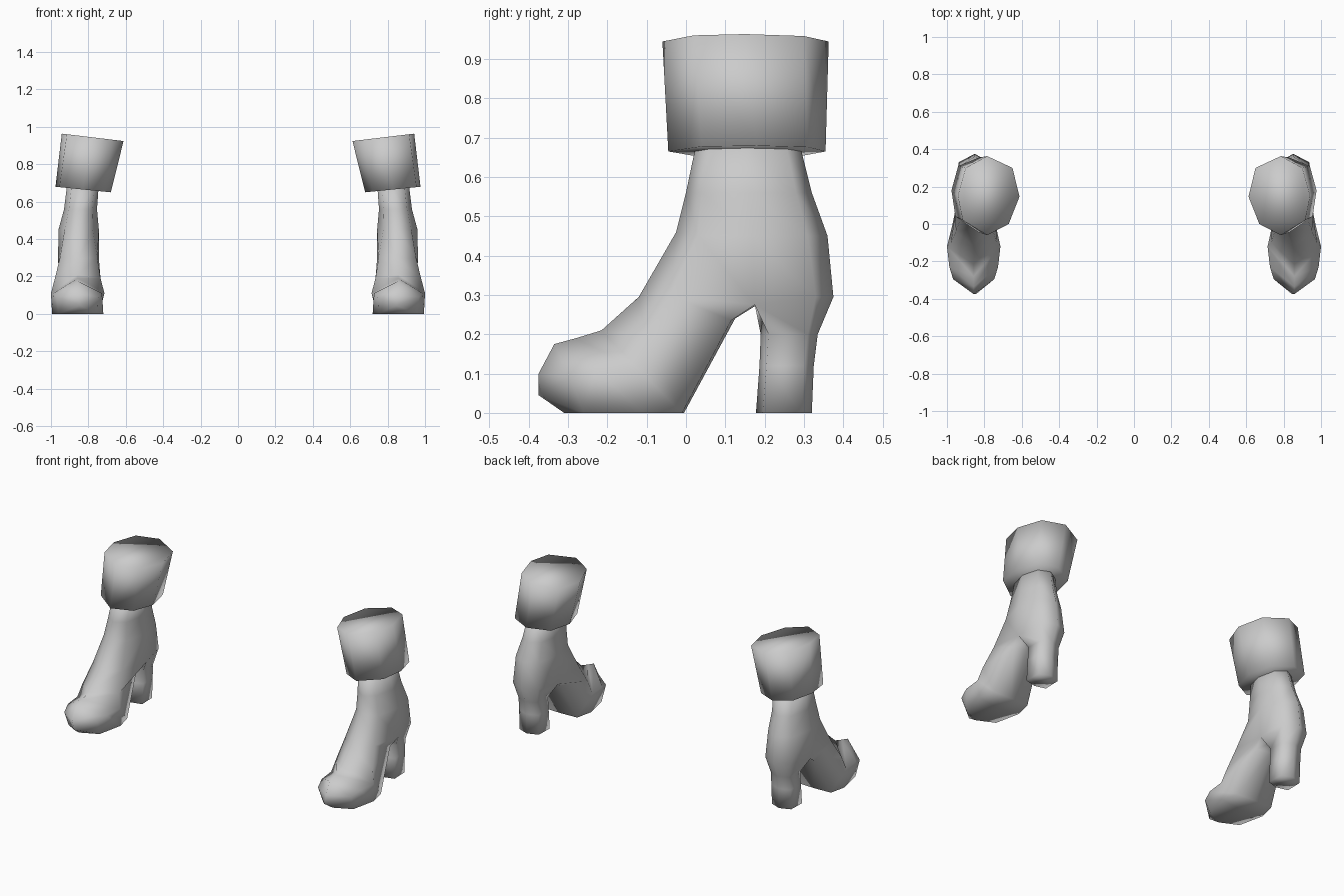
import bpy, bmesh

if "Cube" in bpy.data.objects:
    bpy.data.objects.remove(bpy.data.objects["Cube"])

grey = bpy.data.materials.new("soft_grey")
grey.diffuse_color = (0.6, 0.6, 0.6, 1)
grey.use_nodes = True
grey.node_tree.nodes["Principled BSDF"].inputs["Base Color"].default_value = grey.diffuse_color


def loft(bm, a, b):
    """Bridge two closed rings of equal length."""
    n = len(a)
    for i in range(n):
        bm.faces.new((a[i], a[(i + 1) % n], b[(i + 1) % n], b[i]))


def ring(bm, cx, front, pairs, back):
    """Symmetric ring: front point, (y, z, half width) side pairs, back point."""
    v = [bm.verts.new((cx, *front))]
    v += [bm.verts.new((cx + w, y, z)) for y, z, w in pairs]
    v.append(bm.verts.new((cx, *back)))
    v += [bm.verts.new((cx - w, y, z)) for y, z, w in reversed(pairs)]
    return v


def finish(bm, name):
    """Make the right-hand part and its mirrored twin."""
    for side, sx in (("right", 1), ("left", -1)):
        part = bm.copy()
        for v in part.verts:
            v.co.x *= sx
        bmesh.ops.recalc_face_normals(part, faces=part.faces)
        for f in part.faces:
            f.smooth = True
        me = bpy.data.meshes.new(f"{side}_{name}")
        part.to_mesh(me)
        part.free()
        me.materials.append(grey)
        bpy.context.collection.objects.link(bpy.data.objects.new(me.name, me))
    bm.free()


# Boot: leg rings from the top down to where the foot and heel split
bm = bmesh.new()
leg = [
    ring(bm, .83, (.025, .68), [(.06, .68, .06), (.155, .68, .085), (.255, .68, .06)], (.29, .68)),
    ring(bm, .842, (0, .56), [(.04, .56, .062), (.16, .56, .088), (.28, .56, .065)], (.32, .56)),
    ring(bm, .852, (-.025, .46), [(.03, .45, .075), (.17, .45, .108), (.31, .45, .08)], (.36, .45)),
    ring(bm, .852, (-.12, .295), [(-.04, .30, .10), (.175, .275, .11), (.33, .295, .085)], (.375, .295)),
]
bm.faces.new(leg[0])
for a, b in zip(leg, leg[1:]):
    loft(bm, a, b)
split = leg[-1]
crotch = bm.verts.new((.852, .2, .287))

# Foot: from the split forward to the toe
foot = [[split[0], split[1], split[2], crotch, split[6], split[7]]]
foot += [ring(bm, .857, *r) for r in (
    ((-.215, .21), [(-.10, .19, .122), (.115, .235, .09)], (.125, .24)),
    ((-.28, .19), [(-.12, .11, .143), (-.01, 0, .115)], (-.005, 0)),
    ((-.335, .175), [(-.23, .11, .13), (-.11, 0, .137)], (-.13, 0)),
    ((-.375, .10), [(-.295, .09, .11), (-.26, 0, .105)], (-.31, 0)))]
for a, b in zip(foot, foot[1:]):
    loft(bm, a, b)
tip = bm.verts.new((.845, -.375, .045))
for i in range(6):
    bm.faces.new((foot[-1][i], foot[-1][(i + 1) % 6], tip))

# Heel: from the split down to the ground
heel = [[crotch, split[2], split[3], split[4], split[5], split[6]]]
heel += [ring(bm, .852, *r) for r in (
    ((.19, .2), [(.21, .2, .067), (.31, .2, .062)], (.335, .2)),
    ((.187, .12), [(.205, .12, .068), (.30, .12, .065)], (.325, .12)),
    ((.178, 0), [(.195, 0, .068), (.295, 0, .065)], (.32, 0)))]
for a, b in zip(heel, heel[1:]):
    loft(bm, a, b)
bm.faces.new(heel[-1])
finish(bm, "boot")

# Cuff: tilted eight-sided band flaring upwards
bm = bmesh.new()
low = [(.83, .355), (.94, .31), (.976, .18), (.955, .04),
       (.83, -.045), (.72, .02), (.68, .15), (.71, .29)]
high = [(.785, .363), (.90, .30), (.942, .15), (.915, .02),
        (.785, -.06), (.67, 0), (.612, .147), (.65, .30)]
lower = [bm.verts.new((x, y, .65 + (x - .68) * .1)) for x, y in low]
upper = [bm.verts.new((x, y, .924 + (x - .612) * .12)) for x, y in high]
loft(bm, lower, upper)
bm.faces.new(lower)
bm.faces.new(upper)
finish(bm, "cuff")
